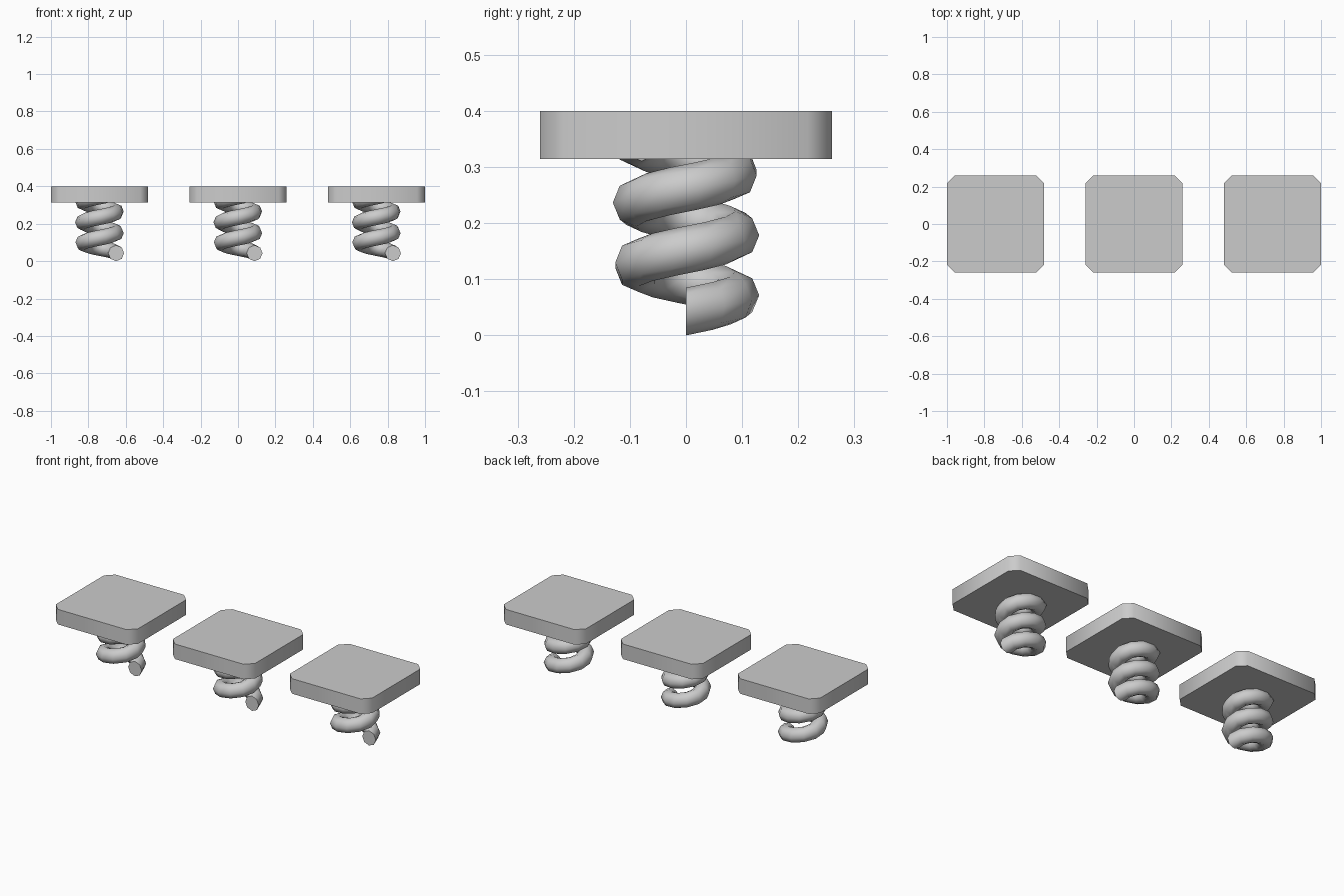
import bpy, bmesh
from math import radians, cos, sin, pi
from mathutils import Vector, Matrix

cube = bpy.data.objects.get("Cube")
if cube:
    bpy.data.objects.remove(cube)

grey = bpy.data.materials.new("light_grey")
grey.use_nodes = True
grey.diffuse_color = (0.6, 0.6, 0.6, 1)
grey.node_tree.nodes["Principled BSDF"].inputs["Base Color"].default_value = (0.6, 0.6, 0.6, 1)

HALF, CHAMFER = 0.26, 0.043
PLATE_BOTTOM, PLATE_TOP = 0.314, 0.4
COIL_RADIUS, TUBE_RADIUS, PITCH = 0.0885, 0.0425, 0.11
STEP_ANGLE, STEPS = 1080 / 34, 32


def finish(bm, name, x, angle):
    bmesh.ops.recalc_face_normals(bm, faces=bm.faces[:])
    mesh = bpy.data.meshes.new(name)
    bm.to_mesh(mesh)
    bm.free()
    mesh.materials.append(grey)
    obj = bpy.data.objects.new(name, mesh)
    obj.location.x = x
    bpy.context.collection.objects.link(obj)
    bpy.ops.object.select_all(action='DESELECT')
    obj.select_set(True)
    bpy.context.view_layer.objects.active = obj
    bpy.ops.object.shade_smooth_by_angle(angle=radians(angle))


def make_plate(name, x):
    # Square slab with its upright edges chamfered
    bm = bmesh.new()
    height = PLATE_TOP - PLATE_BOTTOM
    bmesh.ops.create_cube(bm, size=1, matrix=Matrix.Translation((0, 0, PLATE_BOTTOM + height / 2))
                          @ Matrix.Diagonal((2 * HALF, 2 * HALF, height, 1)))
    upright = [e for e in bm.edges if abs(e.verts[0].co.z - e.verts[1].co.z) > height / 2]
    bmesh.ops.bevel(bm, geom=upright, offset=CHAMFER, segments=1, affect='EDGES')
    finish(bm, name, x, 50)


def make_spring(name, x):
    # Eight-sided ring in the xz plane, swept along a rising spiral
    bm = bmesh.new()
    ring = [bm.verts.new((COIL_RADIUS + TUBE_RADIUS * cos(i * pi / 4), 0,
                          TUBE_RADIUS + TUBE_RADIUS * sin(i * pi / 4))) for i in range(8)]
    edges = [bm.edges.new((ring[i - 1], ring[i])) for i in range(8)]
    bmesh.ops.spin(bm, geom=ring + edges, cent=(0, 0, 0), axis=(0, 0, 1),
                   dvec=Vector((0, 0, PITCH * STEP_ANGLE / 360)),
                   angle=radians(STEP_ANGLE * STEPS), steps=STEPS, use_duplicate=False)
    # Flat ends
    bmesh.ops.holes_fill(bm, edges=[e for e in bm.edges if e.is_boundary], sides=0)
    finish(bm, name, x, 60)


for side, x in (("right", -0.74), ("middle", 0), ("left", 0.74)):
    make_plate(side + "_plate", x)
    make_spring(side + "_spring", x)
